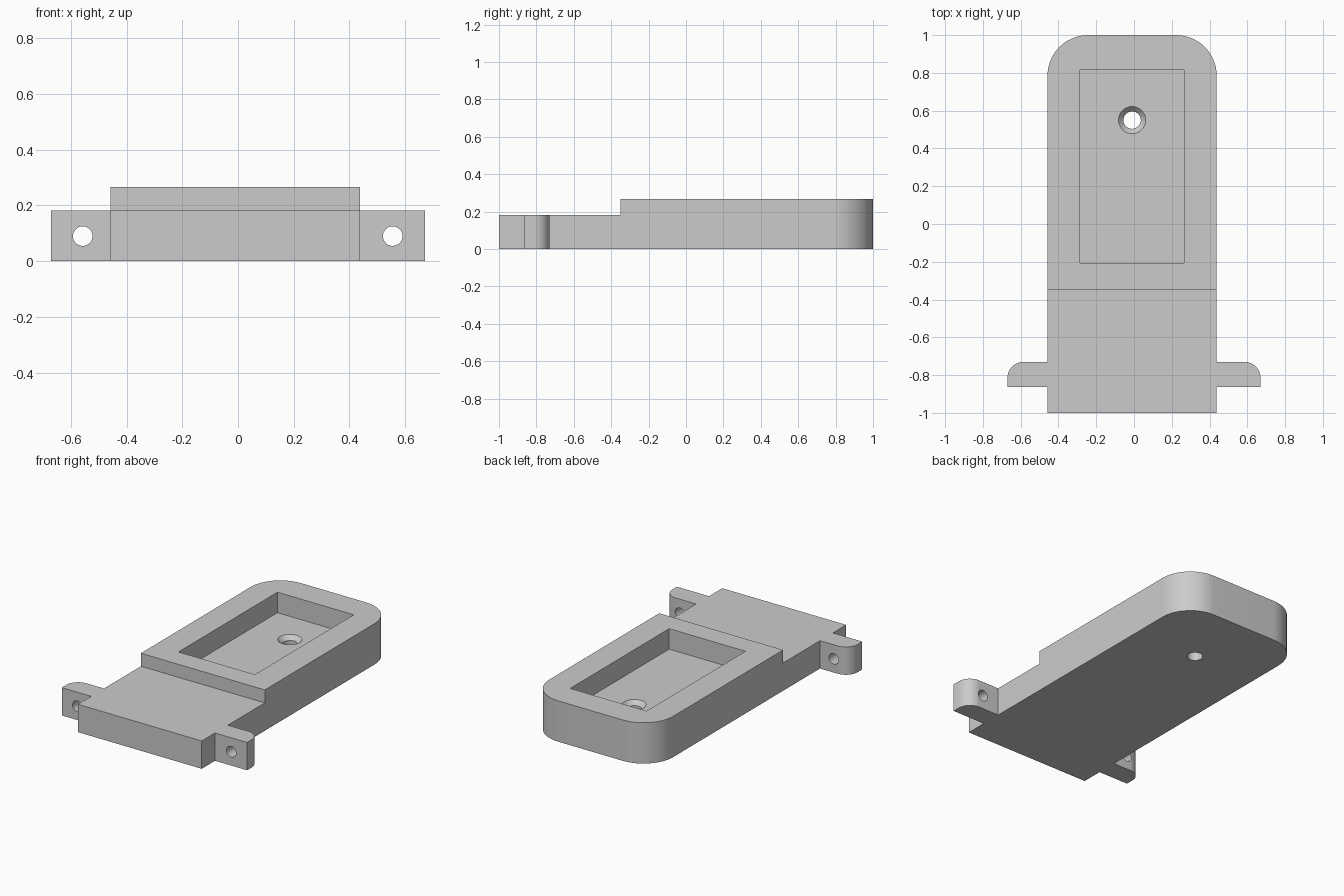
import bpy, bmesh
from math import sin, cos, pi, radians
from mathutils import Matrix

cube = bpy.data.objects.get("Cube")
if cube:
    bpy.data.objects.remove(cube, do_unlink=True)

# Main dimensions
LEFT, RIGHT, MID = 0.438, -0.458, -0.01
TAB_X, TAB_FRONT, TAB_BACK = 0.67, -0.863, -0.73
HEIGHT, STEP_Z, STEP_Y = 0.267, 0.182, -0.349
FLOOR_Z = 0.133

grey = bpy.data.materials.new("plain grey")
grey.use_nodes = True
colour = (0.6, 0.6, 0.6, 1)
grey.diffuse_color = colour
grey.node_tree.nodes["Principled BSDF"].inputs["Base Color"].default_value = colour


def add_object(name, bm):
    bmesh.ops.recalc_face_normals(bm, faces=bm.faces)
    mesh = bpy.data.meshes.new(name)
    bm.to_mesh(mesh)
    bm.free()
    mesh.materials.append(grey)
    obj = bpy.data.objects.new(name, mesh)
    bpy.context.collection.objects.link(obj)
    return obj


def corner(x, y, r, start, steps=16):
    """Quarter-circle of points around a rounded corner."""
    return [(x + r * cos(start + pi / 2 * i / steps),
             y + r * sin(start + pi / 2 * i / steps)) for i in range(steps + 1)]


def box(name, x0, x1, y0, y1, z0, z1):
    bm = bmesh.new()
    bmesh.ops.create_cube(bm, size=1)
    bmesh.ops.scale(bm, vec=(x1 - x0, y1 - y0, z1 - z0), verts=bm.verts)
    bmesh.ops.translate(bm, vec=((x0 + x1) / 2, (y0 + y1) / 2, (z0 + z1) / 2), verts=bm.verts)
    return add_object(name, bm)


def rod(name, centre, r_bottom, r_top, depth, tilt=0):
    bm = bmesh.new()
    place = Matrix.Translation(centre) @ Matrix.Rotation(tilt, 4, 'X')
    bmesh.ops.create_cone(bm, cap_ends=True, segments=48, radius1=r_bottom,
                          radius2=r_top, depth=depth, matrix=place)
    return add_object(name, bm)


# Plate outline with rounded rear corners and side tabs
R, T = 0.215, 0.085
outline = [(RIGHT, -1), (LEFT, -1), (LEFT, TAB_FRONT), (TAB_X, TAB_FRONT)]
outline += corner(TAB_X - T, TAB_BACK - T, T, 0)
outline += [(LEFT, TAB_BACK)]
outline += corner(LEFT - R, 1 - R, R, 0)
outline += corner(RIGHT + R, 1 - R, R, pi / 2)
outline += [(RIGHT, TAB_BACK)]
outline += corner(T - TAB_X, TAB_BACK - T, T, pi / 2)
outline += [(-TAB_X, TAB_FRONT), (RIGHT, TAB_FRONT)]

bm = bmesh.new()
base = bm.faces.new([bm.verts.new((x, y, 0)) for x, y in outline])
top = bmesh.ops.extrude_face_region(bm, geom=[base])["geom"]
bmesh.ops.translate(bm, vec=(0, 0, HEIGHT),
                    verts=[v for v in top if isinstance(v, bmesh.types.BMVert)])
body = add_object("mounting_plate", bm)

# Cutters: front step, pocket, countersunk screw hole, tab holes
cutters = [
    box("step_cutter", -1, 1, -1.2, STEP_Y, STEP_Z, 0.5),
    box("pocket_cutter", -0.286, 0.266, -0.206, 0.816, FLOOR_Z, 0.5),
    rod("screw_hole_cutter", (MID, 0.55, 0.05), 0.046, 0.046, 0.3),
    # The cone continues above the floor so its rim there measures 0.072
    rod("countersink_cutter", (MID, 0.55, FLOOR_Z), 0.044, 0.1, 0.06),
]
for side, x in (("left", 0.555), ("right", -0.557)):
    cutters.append(rod(side + "_tab_hole_cutter", (x, -0.8, 0.09), 0.035, 0.035, 0.4, radians(90)))

bpy.context.view_layer.objects.active = body
for cutter in cutters:
    mod = body.modifiers.new(cutter.name, 'BOOLEAN')
    mod.operation = 'DIFFERENCE'
    mod.solver = 'EXACT'
    mod.object = cutter
    bpy.ops.object.modifier_apply(modifier=mod.name)
    bpy.data.objects.remove(cutter, do_unlink=True)

# Smooth curved walls, sharp edges elsewhere
bpy.ops.object.select_all(action='DESELECT')
body.select_set(True)
bpy.ops.object.shade_smooth_by_angle(angle=radians(30))
